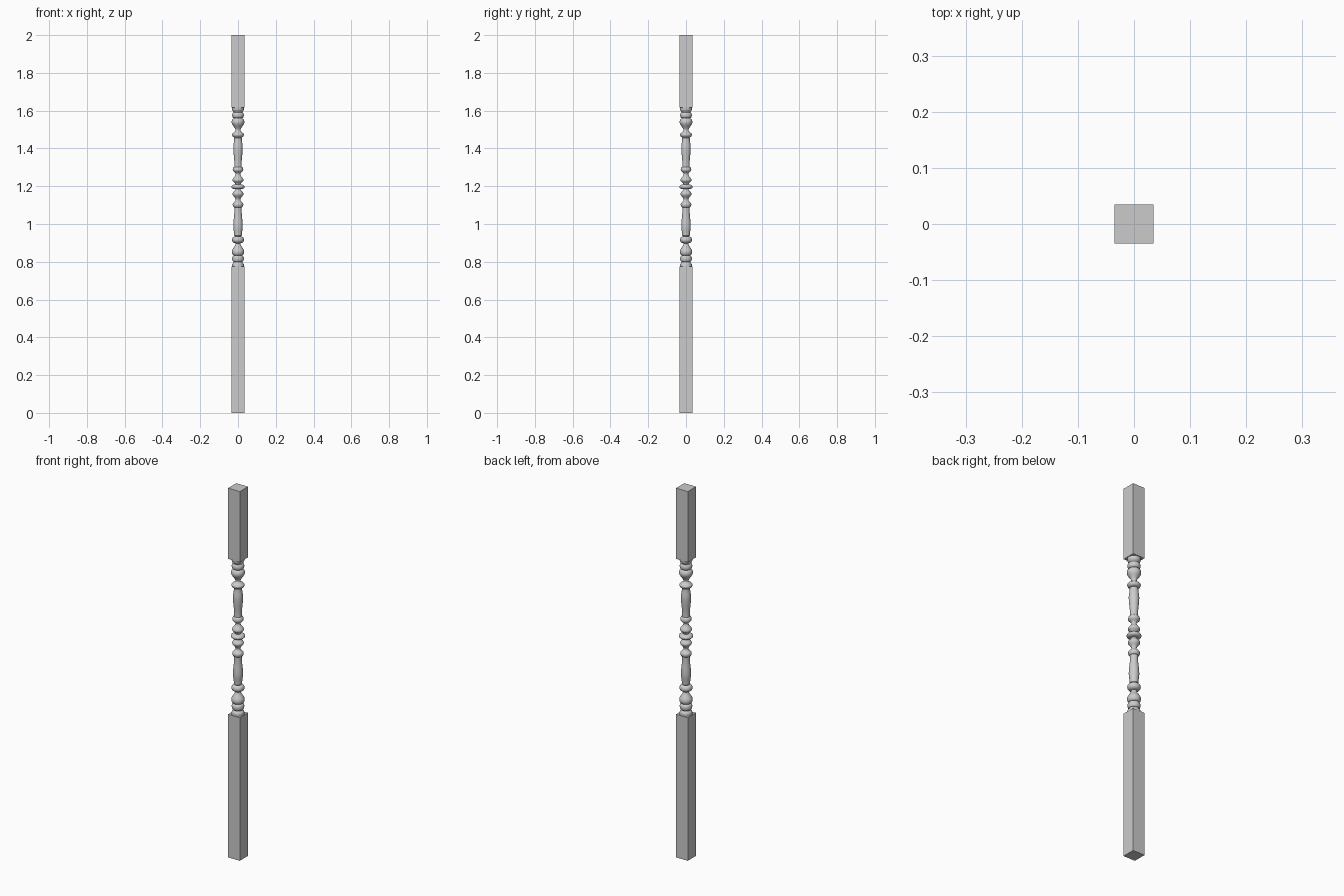
import bpy, bmesh, math

if "Cube" in bpy.data.objects:
    bpy.data.objects.remove(bpy.data.objects["Cube"])

HALF = 0.035      # half width of the square blocks
SEG = 48


def block(name, z0, z1):
    bpy.ops.mesh.primitive_cube_add(size=1, location=(0, 0, (z0 + z1) / 2))
    ob = bpy.context.object
    ob.name = name
    ob.scale = (2 * HALF, 2 * HALF, z1 - z0)


# Profile keys: (height, radius, kind of curve leading to the key)
# L line, S smooth ease, B bulging quarter round (rising or falling)
def sample(keys, steps=6):
    pts = [(keys[0][0], keys[0][1])]
    for (z0, r0, _), (z1, r1, kind) in zip(keys, keys[1:]):
        n = 1 if kind == "L" else steps
        for i in range(1, n + 1):
            t = i / n
            if kind == "S":
                pts.append((z0 + (z1 - z0) * t, r0 + (r1 - r0) * (1 - math.cos(math.pi * t)) / 2))
            elif kind == "B":
                a = t * math.pi / 2
                u, v = (1 - math.cos(a), math.sin(a)) if r1 > r0 else (math.sin(a), 1 - math.cos(a))
                pts.append((z0 + (z1 - z0) * u, r0 + (r1 - r0) * v))
            else:
                pts.append((z1, r1))
    return pts


def lathe(name, keys):
    bm = bmesh.new()
    rings = []
    for z, r in sample(keys):
        rings.append([bm.verts.new((r * math.cos(2 * math.pi * i / SEG),
                                    r * math.sin(2 * math.pi * i / SEG), z)) for i in range(SEG)])
    for a, b in zip(rings, rings[1:]):
        for i in range(SEG):
            j = (i + 1) % SEG
            bm.faces.new((a[i], a[j], b[j], b[i]))
    bm.faces.new(rings[0][::-1])
    bm.faces.new(rings[-1])
    me = bpy.data.meshes.new(name)
    bm.to_mesh(me)
    bm.free()
    ob = bpy.data.objects.new(name, me)
    bpy.context.collection.objects.link(ob)
    bpy.ops.object.select_all(action="DESELECT")
    ob.select_set(True)
    bpy.context.view_layer.objects.active = ob
    bpy.ops.object.shade_smooth_by_angle(angle=math.radians(35))


# Square ends
block("lower_block", 0, 0.775)
block("upper_block", 1.617, 2)

# Lower half of the turning, bottom to centre ring
lathe("lower_turning", [
    (0.775, 0.032, "L"), (0.785, 0.031, "S"), (0.800, 0.023, "S"),
    (0.817, 0.031, "B"), (0.833, 0.020, "B"),
    (0.853, 0.033, "B"), (0.898, 0.013, "S"),
    (0.917, 0.032, "B"), (0.934, 0.016, "B"),
    (0.938, 0.020, "L"), (0.990, 0.025, "S"), (1.075, 0.019, "S"), (1.088, 0.019, "L"),
    (1.104, 0.028, "B"), (1.128, 0.012, "S"),
    (1.160, 0.029, "S"), (1.184, 0.014, "S"),
    (1.196, 0.035, "B")])

# Upper half, centre ring to top
lathe("upper_turning", [
    (1.196, 0.035, "L"), (1.210, 0.014, "B"),
    (1.232, 0.029, "S"), (1.264, 0.012, "S"),
    (1.286, 0.028, "S"), (1.303, 0.019, "B"), (1.316, 0.019, "L"),
    (1.405, 0.025, "S"), (1.455, 0.020, "S"), (1.458, 0.016, "L"),
    (1.474, 0.032, "B"), (1.495, 0.013, "S"),
    (1.539, 0.034, "S"), (1.560, 0.020, "B"),
    (1.575, 0.031, "B"), (1.591, 0.023, "B"),
    (1.605, 0.031, "S"), (1.617, 0.032, "L")])
